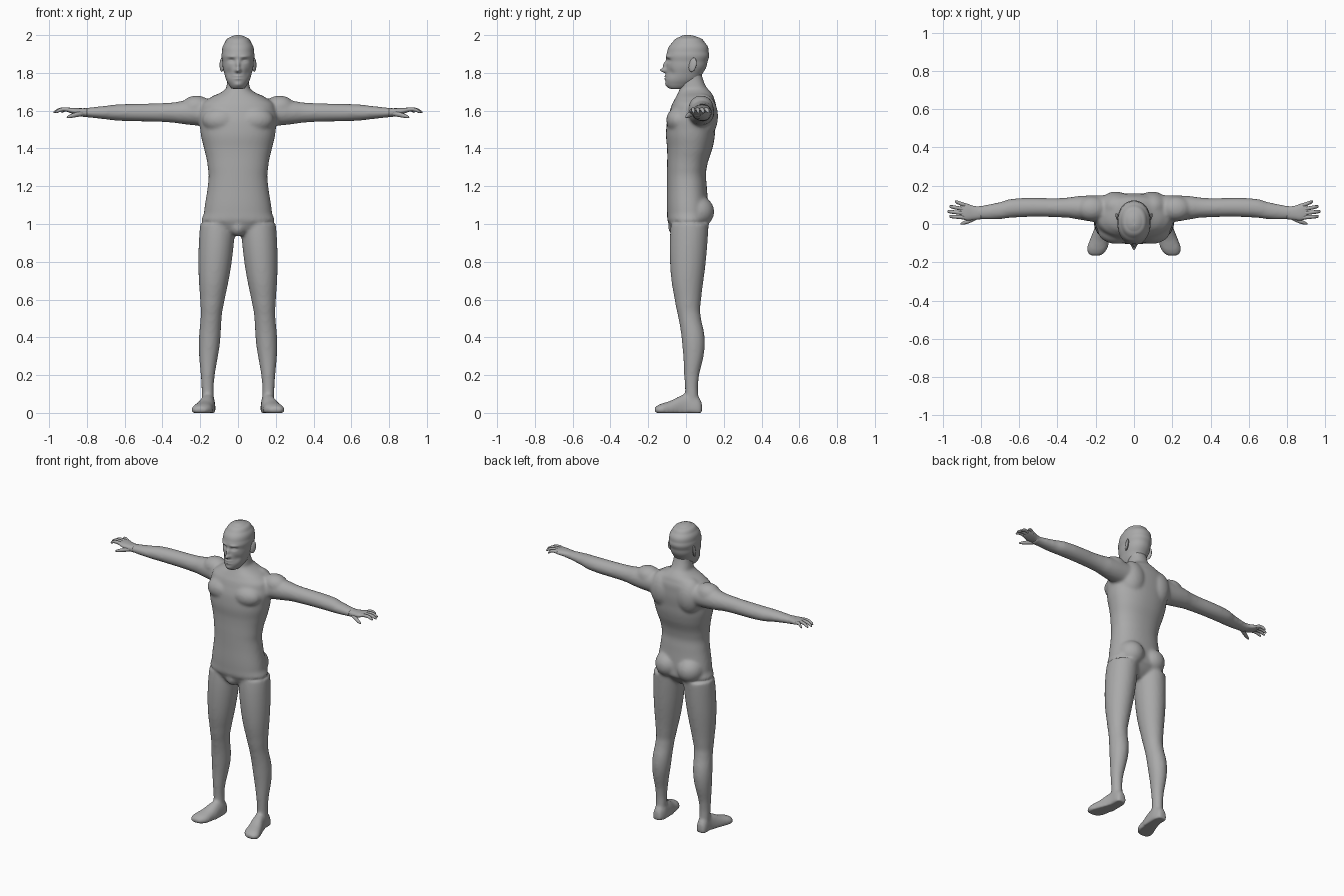
import bpy, bmesh, math
from mathutils import Vector, Matrix

if "Cube" in bpy.data.objects:
    bpy.data.objects.remove(bpy.data.objects["Cube"])

GREY = (.4, .4, .4, 1)
grey = bpy.data.materials.new("plain grey")
grey.use_nodes = True
grey.diffuse_color = GREY
grey.node_tree.nodes["Principled BSDF"].inputs["Base Color"].default_value = GREY


def smooth_rows(rows, steps):
    """Smooth curve through a list of equally long rows."""
    rows = [Vector(row) for row in rows]
    last = len(rows) - 1
    slopes = [(rows[min(i + 1, last)] - rows[max(i - 1, 0)]) / 2 for i in range(last + 1)]
    result = []
    for i in range(last):
        for k in range(steps):
            t = k / steps
            leaving = rows[i] + slopes[i] * t
            arriving = rows[i + 1] - slopes[i + 1] * (1 - t)
            result.append(leaving.lerp(arriving, t * t * (3 - 2 * t)))
    return result + [rows[last]]


def loft(bm, axis, rows, segments=32, power=2, steps=6):
    """Each row holds: position along the axis, two centre values, two half sizes."""
    rings = []
    for along, centre_u, centre_v, half_u, half_v in smooth_rows(rows, steps):
        ring = []
        for k in range(segments):
            angle = math.tau * k / segments
            c, s = math.cos(angle), math.sin(angle)
            u = centre_u + half_u * math.copysign(abs(c) ** (2 / power), c)
            v = centre_v + half_v * math.copysign(abs(s) ** (2 / power), s)
            place = {"x": (along, u, v), "y": (u, along, v), "z": (u, v, along)}
            ring.append(bm.verts.new(place[axis]))
        rings.append(ring)
    for low, high in zip(rings, rings[1:]):
        for k in range(segments):
            following = (k + 1) % segments
            bm.faces.new((low[k], low[following], high[following], high[k]))
    bm.faces.new(rings[0])
    bm.faces.new(rings[-1])
    return [vert for ring in rings for vert in ring]


def upright_loft(bm, rows, **options):
    """Centred loft from rows of height, half width, front depth and back depth."""
    return loft(bm, "z", [(z, 0, (back - front) / 2, width, (back + front) / 2)
                          for z, width, front, back in rows], **options)


def ball(bm, centre, radii, lean=0, turn=0):
    matrix = (Matrix.Translation(centre) @ Matrix.Rotation(lean, 4, "X")
              @ Matrix.Rotation(turn, 4, "Z") @ Matrix.Diagonal((*radii, 1)))
    bmesh.ops.create_uvsphere(bm, u_segments=24, v_segments=16, radius=1, matrix=matrix)


def mirror(bm):
    copy = bmesh.ops.duplicate(bm, geom=bm.verts[:] + bm.edges[:] + bm.faces[:])
    for item in copy["geom"]:
        if isinstance(item, bmesh.types.BMVert):
            item.co.x *= -1


def finish(bm, name):
    bmesh.ops.recalc_face_normals(bm, faces=bm.faces[:])
    for face in bm.faces:
        face.smooth = True
    mesh = bpy.data.meshes.new(name)
    bm.to_mesh(mesh)
    bm.free()
    mesh.materials.append(grey)
    obj = bpy.data.objects.new(name, mesh)
    bpy.context.collection.objects.link(obj)
    return obj


# Legs: height, depth position, radius; they lean inwards above the calf
body = bmesh.new()
leg_profile = [(.04, .03, .036), (.1, .03, .035), (.2, .03, .04), (.36, .04, .06),
               (.5, .02, .06), (.6, .01, .07), (.8, .01, .095), (1, .02, .1)]
loft(body, "z", [(z, .16 - .07 * max(0, z - .25), y, radius * .93, radius)
                 for z, y, radius in leg_profile])

# Feet: length position, half width, top height; they turn outwards to the toes
foot_profile = [(.085, .02, .04), (.06, .035, .09), (0, .04, .1),
                (-.08, .05, .065), (-.14, .05, .045), (-.167, .02, .025)]
sole_level = .015
foot = loft(body, "y", [(y, .16 - .25 * min(0, y), sole_level, width, top - sole_level)
                        for y, width, top in foot_profile], power=2.3)
for vert in foot:
    vert.co.z = max(vert.co.z, 0)

# Arms: side position, depth position, radius; they flatten to the wrist
arm_level = 1.59
arm_profile = [(.1, .08, .07), (.2, .08, .07), (.3, .085, .06), (.4, .085, .05),
               (.6, .085, .05), (.7, .07, .045), (.8, .06, .036), (.84, .06, .035)]
loft(body, "x", [(x, y, arm_level, radius, radius * (1 - max(0, x - .5)))
                 for x, y, radius in arm_profile])

# Shoulder, chest, shoulder blade and buttock masses
ball(body, centre=(.22, .08, 1.62), radii=(.08, .065, .06))
ball(body, centre=(.09, -.035, 1.55), radii=(.1, .07, .07))
ball(body, centre=(.095, .09, 1.57), radii=(.09, .08, .12))
ball(body, centre=(.08, .06, 1.065), radii=(.085, .09, .085))
mirror(body)

# Trunk and neck
upright_loft(body, [
    (.94, .03, .06, .05), (1, .17, .09, .11), (1.06, .18, .1, .12),
    (1.2, .16, .1, .11), (1.3, .16, .1, .11), (1.4, .18, .1, .14),
    (1.5, .2, .105, .155), (1.6, .2, .085, .16), (1.66, .16, .06, .15),
    (1.7, .085, .04, .13), (1.74, .06, .03, .1), (1.81, .056, .03, .08),
], segments=48, power=2.25)
ball(body, centre=(0, -.05, .985), radii=(.045, .045, .05))

# Blend the limbs and trunk into one skin
figure = finish(body, "body")
blend = figure.modifiers.new("blend", "REMESH")
blend.mode = "VOXEL"
blend.voxel_size = .009
blend.use_smooth_shade = True
soften = figure.modifiers.new("soften", "SMOOTH")
soften.factor = .5
soften.iterations = 8

# Head
head = bmesh.new()
skull = upright_loft(head, [
    (1.715, .026, .08, -.02), (1.74, .05, .104, .04), (1.8, .073, .104, .09),
    (1.86, .083, .103, .114), (1.91, .085, .1, .12), (1.96, .07, .073, .1),
    (1.99, .04, .035, .06), (2, .002, 0, .01),
], segments=96, power=2.15, steps=14)

# Face shaping: side, height, spread across, spread up, push along y
face_shapes = {
    "nose tip": (0, 1.813, .014, .012, -.03),
    "nose bridge": (0, 1.84, .01, .022, -.018),
    "brow": (.036, 1.886, .022, .008, -.006),
    "eye socket": (.034, 1.865, .016, .01, .012),
    "eye": (.036, 1.863, .01, .005, -.006),
    "cheek hollow": (.05, 1.8, .016, .022, .008),
    "lips": (0, 1.776, .02, .013, -.01),
    "mouth line": (0, 1.776, .022, .003, .009),
    "chin": (0, 1.738, .02, .012, -.006),
}
for vert in skull:
    if vert.co.y < 0:
        fade = min(1, -vert.co.y / .05)
        for side, height, across, up, push in face_shapes.values():
            offset = Vector(((abs(vert.co.x) - side) / across, (vert.co.z - height) / up))
            vert.co.y += fade * push * math.exp(-offset.length_squared)
finish(head, "head")

# Ears
ears = bmesh.new()
ball(ears, centre=(.085, .035, 1.843), radii=(.009, .022, .038), lean=-.2, turn=-.45)
mirror(ears)
finish(ears, "ears")

# Palms
hands = bmesh.new()
loft(hands, "x", [
    (.8, .058, 1.59, .033, .023), (.84, .058, 1.594, .037, .019),
    (.88, .064, 1.6, .044, .015), (.908, .068, 1.604, .036, .008),
], segments=24, power=2.4)

# Fingers: share of length, height, radius; spread out like a fan
finger_profile = [(0, 1.6, .011), (.5, 1.607, .01), (.9, 1.596, .008), (1, 1.59, .002)]
for k in range(4):
    root = Vector((.88, .034 + .021 * k))
    tip = Vector((.975 - .01 * (k - 1) ** 2, .04 + .026 * k))
    loft(hands, "x", [(*root.lerp(tip, share), z, radius, radius)
                      for share, z, radius in finger_profile], segments=12)

# Thumbs
thumb_profile = [(.815, .04, 1.587, .013), (.85, .022, 1.58, .013),
                 (.89, .006, 1.57, .009), (.907, .001, 1.565, .002)]
loft(hands, "x", [(x, y, z, radius, radius) for x, y, z, radius in thumb_profile], segments=12)
mirror(hands)
finish(hands, "hands")
